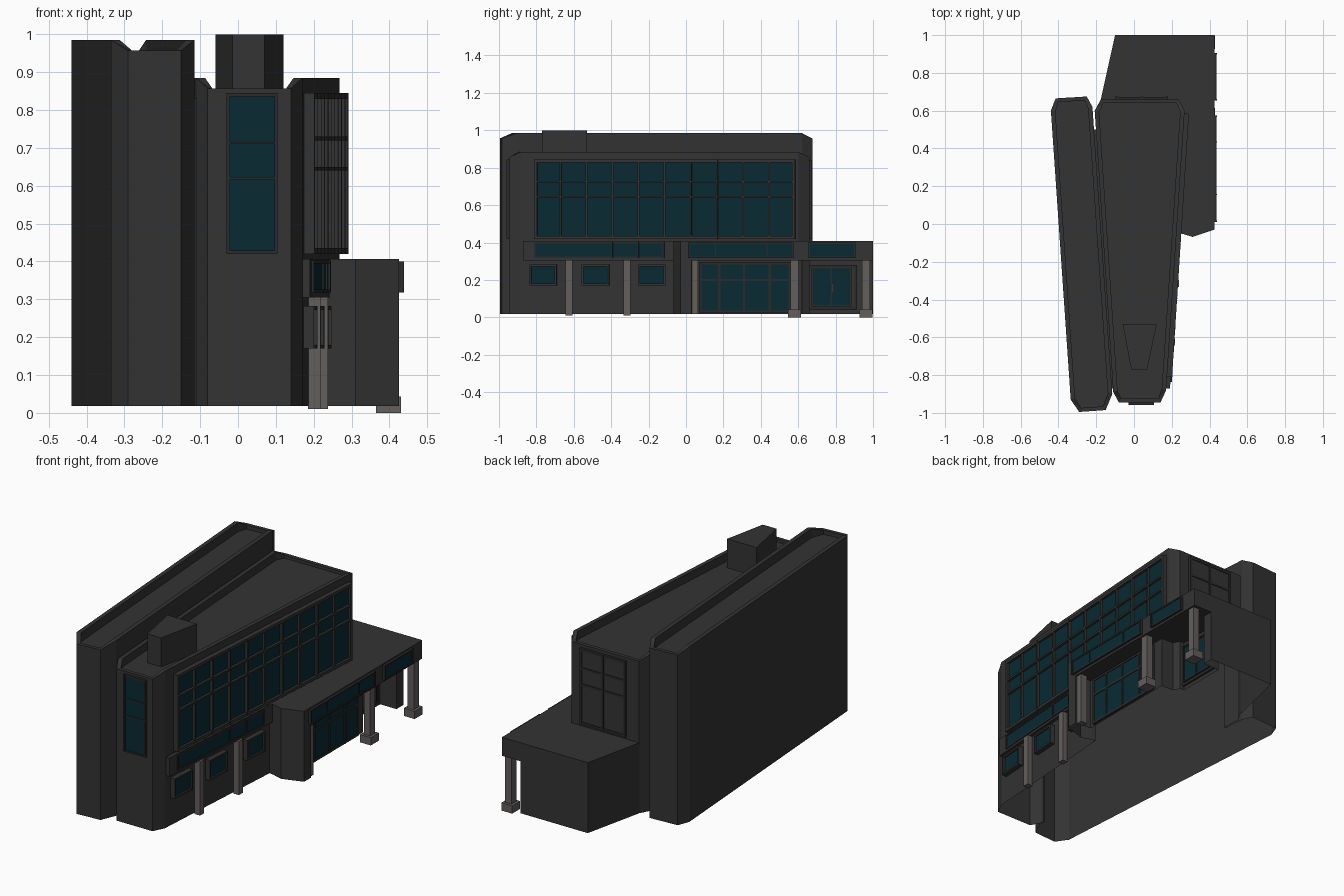
import bpy, bmesh
from mathutils import Vector

if "Cube" in bpy.data.objects:
    bpy.data.objects.remove(bpy.data.objects["Cube"])


def material(name, rgb):
    m = bpy.data.materials.new(name)
    m.diffuse_color = (*rgb, 1)
    m.use_nodes = True
    m.node_tree.nodes["Principled BSDF"].inputs["Base Color"].default_value = m.diffuse_color
    return m


WALL = material("dark grey wall", (0.033, 0.033, 0.033))
FRAME = material("charcoal frame", (0.024, 0.024, 0.025))
GLASS = material("teal glass", (0.0025, 0.023, 0.032))
STONE = material("pale stone", (0.125, 0.112, 0.108))
GROUND = 0.018


def finish(bm, name, mat):
    bmesh.ops.recalc_face_normals(bm, faces=bm.faces)
    me = bpy.data.meshes.new(name)
    bm.to_mesh(me)
    bm.free()
    me.materials.append(mat)
    ob = bpy.data.objects.new(name, me)
    bpy.context.collection.objects.link(ob)
    return ob


def extrude_outline(bm, pts, z0, z1):
    """Closed prism; returns the top face."""
    lo = [bm.verts.new((x, y, z0)) for x, y in pts]
    hi = [bm.verts.new((x, y, z1)) for x, y in pts]
    n = len(pts)
    for i in range(n):
        j = (i + 1) % n
        bm.faces.new((lo[i], lo[j], hi[j], hi[i]))
    bm.faces.new(lo[::-1])
    return bm.faces.new(hi)


def prism(name, pts, z0, z1, mat=WALL):
    bm = bmesh.new()
    extrude_outline(bm, pts, z0, z1)
    return finish(bm, name, mat)


def block(name, x, y, w, d, z0, z1, mat):
    w, d = w / 2, d / 2
    return prism(name, [(x - w, y - d), (x + w, y - d), (x + w, y + d), (x - w, y + d)], z0, z1, mat)


def tower(name, pts, top, end_top, roof):
    """Prism with a parapet whose two ends dip, and a sunken roof."""
    bm = bmesh.new()
    face = extrude_outline(bm, pts, GROUND, top)
    bm.normal_update()
    bmesh.ops.inset_individual(bm, faces=[face], thickness=0.024)
    res = bmesh.ops.extrude_face_region(bm, geom=[face])
    sunk = {v for v in res["geom"] if isinstance(v, bmesh.types.BMVert)}
    if face.is_valid:
        bm.faces.remove(face)
    ys = [p[1] for p in pts]
    for v in bm.verts:
        if v in sunk:
            v.co.z = roof
        elif v.co.z > 0.5 and (v.co.y < min(ys) + 0.042 or v.co.y > max(ys) - 0.042):
            v.co.z = end_top
    rim = [f for f in bm.faces if len(f.verts) == 4 and min(v.co.z for v in f.verts) > roof + 0.001]
    bmesh.ops.triangulate(bm, faces=rim)
    return finish(bm, name, WALL)


def merge_shell(base, others):
    """Union the volumes into one shell and leave the underside open."""
    for o in others:
        mod = base.modifiers.new("join", "BOOLEAN")
        mod.operation, mod.solver, mod.object = "UNION", "EXACT", o
    me = bpy.data.meshes.new_from_object(base.evaluated_get(bpy.context.evaluated_depsgraph_get()))
    base.modifiers.clear()
    base.data = me
    for o in others:
        bpy.data.objects.remove(o)
    bm = bmesh.new()
    bm.from_mesh(me)
    under = [f for f in bm.faces if all(v.co.z < GROUND + 0.002 for v in f.verts)]
    bmesh.ops.delete(bm, geom=under, context="FACES")
    bm.to_mesh(me)
    bm.free()


def wall_box(bm, a, b, u0, u1, d0, d1, z0, z1):
    """Box along wall line a-b, u measured along it, d outwards."""
    a, b = Vector(a), Vector(b)
    t = (b - a).normalized()
    n = Vector((t.y, -t.x))
    extrude_outline(bm, [a + t * u + n * d for u, d in ((u0, d0), (u0, d1), (u1, d1), (u1, d0))], z0, z1)


def window(name, a, b, us, zs, depth, border=0.012, bar=0.006, glass=GLASS, start=0.0, sink=0.005, frame=FRAME):
    """Frame with bars at fractions us and heights zs, plus a glass plate."""
    length = (Vector(b) - Vector(a)).length
    bm = bmesh.new()
    for i, f in enumerate(us):
        w = border if i in (0, len(us) - 1) else bar
        c = f * length
        u0 = 0 if i == 0 else (length - w if i == len(us) - 1 else c - w / 2)
        wall_box(bm, a, b, u0, u0 + w, start - 0.004, depth, zs[0], zs[-1])
    for i, z in enumerate(zs):
        w = border if i in (0, len(zs) - 1) else bar
        z0 = z if i == 0 else (z - w if i == len(zs) - 1 else z - w / 2)
        wall_box(bm, a, b, border / 2, length - border / 2, start - 0.004, depth - 0.001, z0, z0 + w)
    finish(bm, name + "_frame", frame)
    bm = bmesh.new()
    back = max(start - 0.003, depth - sink - 0.007)
    wall_box(bm, a, b, 0.003, length - 0.003, back, depth - sink, zs[0] + 0.003, zs[-1] - 0.003)
    finish(bm, name + "_glass", glass)


def even(n):
    return [i / n for i in range(n + 1)]


def side(y):
    """Point on the slanted right wall of the main block."""
    return (0.17 + (y + 0.88) * 0.0642, y)


# two tapered towers, with the narrow gap between them filled
slab = tower("rear_slab", [(-0.335, -0.93), (-0.29, -0.995), (-0.15, -0.985), (-0.115, -0.90),
                           (-0.22, 0.62), (-0.25, 0.675), (-0.415, 0.665), (-0.44, 0.60)], 0.985, 0.957, 0.935)
main = tower("building_shell", [(-0.11, -0.89), (-0.08, -0.945), (0.14, -0.945), (0.17, -0.88),
                                (0.268, 0.60), (0.237, 0.66), (-0.175, 0.66), (-0.208, 0.60)], 0.885, 0.857, 0.84)
gap = prism("gap_filler", [(-0.125, -0.87), (-0.10, -0.87), (-0.19, 0.50), (-0.225, 0.50)], GROUND, 0.83)

# low annex: overhanging top over recessed ground floor
top = prism("annex_top", [(0.20, -0.04), (0.25, -0.05), (0.31, -0.068), (0.425, -0.03), (0.425, 1.0),
                          (-0.10, 1.0), (-0.178, 0.65), (0.0, 0.5)], 0.305, 0.407)
low = prism("annex_low", [(0.20, -0.04), (0.25, -0.05), (0.31, -0.068), (0.425, -0.03), (0.425, 0.03),
                          (0.33, 0.04), (0.33, 0.62), (0.21, 0.625), (0.21, 0.94), (0.31, 0.94),
                          (0.31, 1.0), (-0.10, 1.0), (-0.178, 0.65), (0.0, 0.5)], GROUND, 0.31)
merge_shell(main, [slab, gap, top, low])
prism("roof_plant_room", [(-0.015, -0.77), (0.07, -0.77), (0.12, -0.53), (-0.06, -0.53)], 0.838, 1.0)

# large upper windows
window("side_window", side(-0.81), side(0.585), even(10), [0.42, 0.645, 0.725, 0.845], 0.028, 0.016, 0.01, sink=0.014,
       frame=WALL)
window("front_window", (-0.03, -0.945), (0.105, -0.945), [0, 1], [0.42, 0.62, 0.713, 0.845], 0.014, 0.009, sink=0.006)
window("back_window", (0.18, 0.66), (-0.10, 0.66), even(2), [0.42, 0.64, 0.73, 0.84], 0.014, 0.014, 0.012, WALL)

# strip window band on the main block
bm = bmesh.new()
wall_box(bm, side(-0.87), side(-0.04), 0, 0.83, -0.002, 0.02, 0.305, 0.407)
finish(bm, "strip_band", WALL)
window("strip_window", side(-0.81), side(-0.115), [0, 0.6, 0.8, 1], [0.318, 0.402], 0.026, 0.008, start=0.02)

# small ground windows in deep boxes
for i, y in enumerate((-0.763, -0.483, -0.182)):
    window("small_window_%d" % (i + 1), side(y - 0.073), side(y + 0.073), [0, 1], [0.17, 0.282], 0.028, 0.01, sink=0.01,
           frame=WALL)

# annex strip windows
for i, (y0, y1, us) in enumerate(((0.01, 0.575, [0, 0.26, 0.75, 1]), (0.655, 0.905, [0, 1]))):
    window("annex_strip_%d" % (i + 1), (0.425, y0), (0.425, y1), us, [0.318, 0.4], 0.014, 0.008)

# shopfront glazing and entrance door
window("ground_glazing", (0.33, 0.07), (0.33, 0.56), [0, 0.22, 0.49, 0.77, 1], [0.025, 0.2, 0.295], 0.014, 0.012, 0.012)
window("door_surround", (0.21, 0.635), (0.21, 0.915), [0, 1], [0.04, 0.28], 0.012, 0.014, glass=WALL)
window("door", (0.21, 0.67), (0.21, 0.885), even(2), [0.058, 0.27], 0.018, 0.008, 0.008, start=0.008)
for y in (0.766, 0.784):
    block("door_handle", 0.23, y, 0.006, 0.005, 0.13, 0.18, STONE)

# wall pillars and free-standing columns with plinths
for y in (-0.625, -0.315):
    block("wall_pillar", side(y)[0] + 0.015, y, 0.034, 0.036, 0.01, 0.306, STONE)
block("corner_column", 0.397, 0.047, 0.038, 0.036, GROUND, 0.306, STONE)
for y in (0.58, 0.962):
    block("annex_column", 0.397, y, 0.038, 0.042, 0.03, 0.306, STONE)
    block("column_plinth", 0.397, y, 0.066, 0.07, 0.0, 0.043, STONE)
